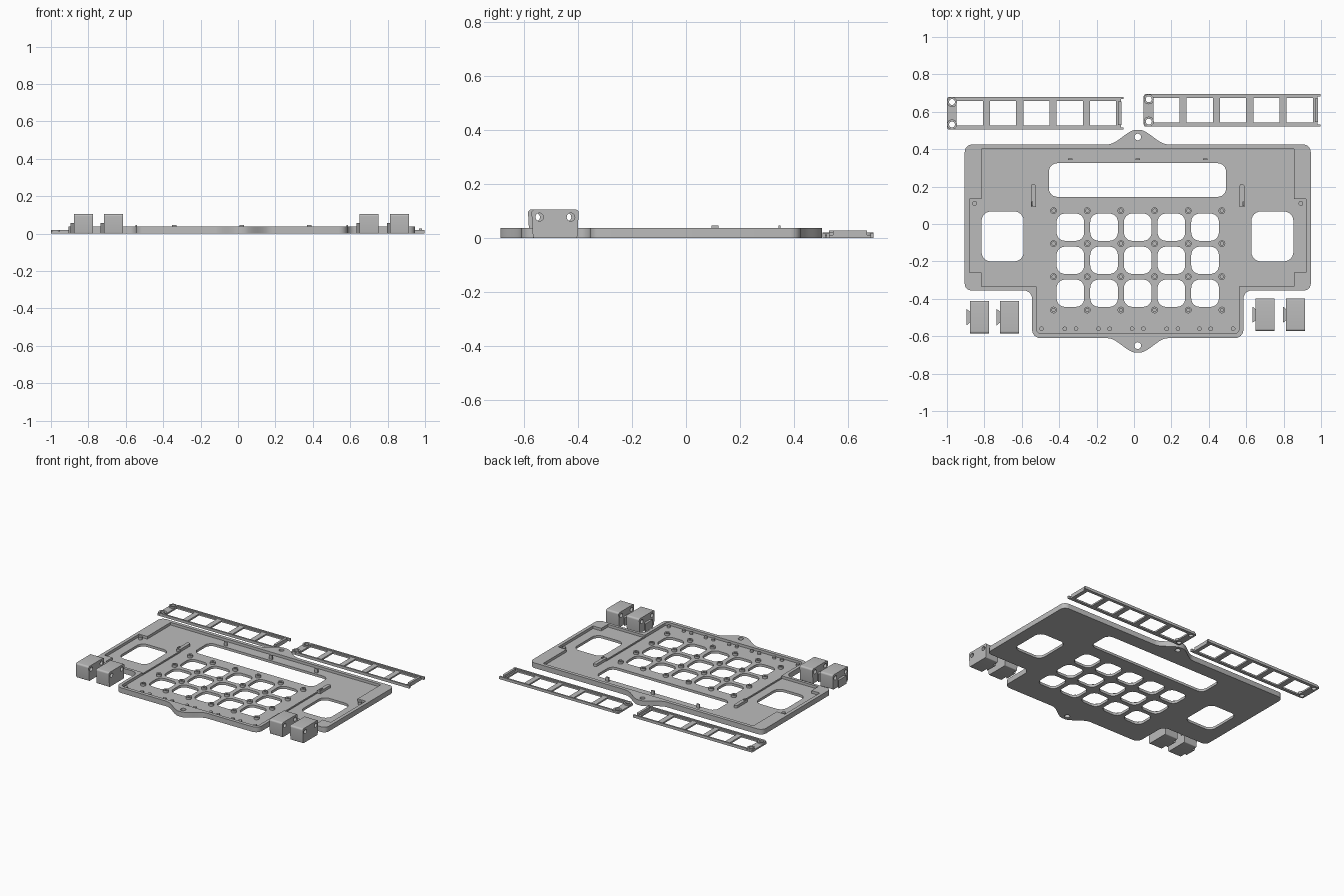
import bpy, bmesh, math
from mathutils import Vector, Matrix

if "Cube" in bpy.data.objects:
    bpy.data.objects.remove(bpy.data.objects["Cube"])

CX = 0.02   # symmetry line of the main plate
grey = bpy.data.materials.new("plain grey")
grey.diffuse_color = (0.5, 0.5, 0.5, 1)
grey.use_nodes = True
grey.node_tree.nodes["Principled BSDF"].inputs["Base Color"].default_value = grey.diffuse_color


def rounded(points, radius=0.0, steps=6):
    """Polygon with filleted corners; a third value in a point overrides the radius."""
    out, n = [], len(points)
    for i, p in enumerate(points):
        r = p[2] if len(p) > 2 else radius
        c = Vector(p[:2])
        if r <= 0:
            out.append(c)
            continue
        a = (Vector(points[i - 1][:2]) - c).normalized()
        b = (Vector(points[(i + 1) % n][:2]) - c).normalized()
        half = a.angle(b) / 2
        centre = c + (a + b).normalized() * (r / math.sin(half))
        s = c + a * (r / math.tan(half)) - centre
        e = c + b * (r / math.tan(half)) - centre
        turn = math.atan2(s.x * e.y - s.y * e.x, s.dot(e))
        for k in range(steps + 1):
            out.append(centre + Matrix.Rotation(turn * k / steps, 2) @ s)
    return out


def rect(x0, x1, y0, y1, r=0.0):
    return rounded([(x0, y0), (x1, y0), (x1, y1), (x0, y1)], r)


def circle(x, y, r, n=20):
    return [Vector((x + r * math.cos(2 * math.pi * k / n),
                    y + r * math.sin(2 * math.pi * k / n))) for k in range(n)]


def slab(name, loops, z0, z1, matrix=None):
    """Extruded flat outline; every loop after the first is a hole."""
    cu = bpy.data.curves.new(name, 'CURVE')
    cu.dimensions, cu.fill_mode, cu.extrude = '2D', 'BOTH', (z1 - z0) / 2
    for loop in loops:
        sp = cu.splines.new('POLY')
        sp.points.add(len(loop) - 1)
        sp.use_cyclic_u = True
        for q, p in zip(sp.points, loop):
            q.co = (p[0], p[1], 0, 1)
    tmp = bpy.data.objects.new(name, cu)
    bpy.context.collection.objects.link(tmp)
    bpy.context.view_layer.update()
    me = bpy.data.meshes.new_from_object(tmp.evaluated_get(bpy.context.evaluated_depsgraph_get()))
    bpy.data.objects.remove(tmp)
    bm = bmesh.new()
    bm.from_mesh(me)
    bmesh.ops.remove_doubles(bm, verts=bm.verts, dist=1e-5)
    bmesh.ops.recalc_face_normals(bm, faces=bm.faces)
    bmesh.ops.translate(bm, verts=bm.verts, vec=(0, 0, (z0 + z1) / 2))
    if matrix:
        bmesh.ops.transform(bm, matrix=matrix, verts=bm.verts)
    bm.to_mesh(me)
    bm.free()
    me.materials.clear()
    me.materials.append(grey)
    ob = bpy.data.objects.new(name, me)
    bpy.context.collection.objects.link(ob)
    ob.select_set(True)
    bpy.context.view_layer.objects.active = ob
    bpy.ops.object.shade_smooth_by_angle(angle=math.radians(30))
    ob.select_set(False)
    return ob


def mirrored(half):
    """Close a right-hand half outline across the plate's symmetry line."""
    left = [(2 * CX - p[0],) + tuple(p[1:]) for p in reversed(half)]
    return half + left


def bell(y, h):
    """Rounded mounting ear, from the tip to its right foot."""
    return [(CX + 0.165 * t / 10, y + h * 0.5 * (1 + math.cos(math.pi * t / 10)))
            for t in range(1, 11)]


FLOOR, RIM = 0.018, 0.037

# Main plate outline, pocket outline and openings
outline = rounded(mirrored(
    bell(0.425, 0.08) + [(0.945, 0.425, 0.04), (0.945, -0.355, 0.035),
                         (0.585, -0.355, 0.045), (0.585, -0.61, 0.045)]
    + bell(-0.61, -0.08)[::-1]))
pocket = rounded(mirrored(
    [(0.855, 0.40), (0.855, 0.135), (0.92, 0.135), (0.92, -0.26), (0.855, -0.26),
     (0.855, -0.335), (0.562, -0.335), (0.562, -0.585, 0.025)]))
ears = [circle(CX, 0.465, 0.018), circle(CX, -0.65, 0.018)]
keys = [rect(x - 0.074, x + 0.074, y - 0.073, y + 0.073, 0.045)
        for x in [-0.34 + 0.18 * i for i in range(5)]
        for y in (-0.017, -0.194, -0.37)]
display = rect(-0.455, 0.492, 0.145, 0.325, 0.045)
bays = [rect(-0.815, -0.59, -0.2, 0.067, 0.05), rect(0.628, 0.852, -0.2, 0.067, 0.05)]
slab("plate_floor", [outline, display] + bays + keys + ears, 0, FLOOR)
slab("plate_rim", [outline, pocket] + ears, FLOOR, RIM)

# Divider walls between the centre and the side bays
for s in (-1, 1):
    x0, x1, x2 = sorted((CX + s * 0.545, CX + s * 0.57)) + [CX + s * 0.545]
    slab("divider_bar", [rounded([(x0, 0.09), (x1, 0.09), (x1, 0.21, 0.01), (x0, 0.215, 0.01)])],
         FLOOR - 0.002, RIM)
    slab("divider_wall", [rect(x2 - 0.004, x2 + 0.004, -0.34, 0.1)], FLOOR - 0.002, 0.026)
    slab("divider_clip", [rect(CX + s * 0.565 - 0.004, CX + s * 0.565 + 0.004, 0.095, 0.12)],
         FLOOR, 0.046)
    slab("bay_peg", [circle(CX + s * 0.872, 0.11, 0.013, 16)], FLOOR - 0.002, 0.034)

# Hollow screw posts around the key openings
for i in range(6):
    for y in (0.071, -0.105, -0.282, -0.46):
        x = -0.43 + 0.18 * i
        slab("screw_post", [circle(x, y, 0.018, 16), circle(x, y, 0.009, 12)],
             FLOOR - 0.002, 0.034)

# Locating pegs along the front edge
for x in (-0.495, -0.37, -0.31, -0.19, -0.13, -0.01, 0.05, 0.175, 0.235, 0.35, 0.41, 0.53):
    slab("front_peg", [circle(x, -0.56, 0.012, 14)], FLOOR - 0.002, 0.03)

# Small clips behind the display opening
for x in (-0.34, CX, 0.38):
    slab("display_clip", [rect(x - 0.012, x + 0.012, 0.342, 0.351)], FLOOR - 0.002, 0.046)

# Two ladder-shaped strips
for ox, oy in ((-1.0, 0.505), (0.052, 0.52)):
    holes = [rect(ox + a, ox + a + 0.14, oy + 0.022, oy + 0.153)
             for a in (0.052, 0.23, 0.408, 0.586, 0.764)]
    eyes = [circle(ox + 0.027, oy + v, 0.016) for v in (0.027, 0.147)]
    slab("strip_frame", [rect(ox, ox + 0.93, oy, oy + 0.175, 0.012)] + holes + eyes, 0, 0.011)
    for v in (0.0, 0.163):
        slab("strip_lip", [rect(ox + 0.045, ox + 0.945, oy + v, oy + v + 0.012)], 0, 0.019)
    for v, e in zip((0.027, 0.147), eyes):
        slab("strip_eyelet", [circle(ox + 0.027, oy + v, 0.027), e], 0.005, 0.02)
    slab("strip_latch", [rect(ox + 0.915, ox + 0.932, oy + 0.025, oy + 0.15)], 0, 0.027)

# Four end caps: profile in y and z, pushed along x, with a dovetail tab
side_on = Matrix(((0, 0, 1, 0), (1, 0, 0, 0), (0, 1, 0, 0), (0, 0, 0, 1)))
for x, y in ((-0.878, -0.586), (-0.717, -0.586), (0.65, -0.573), (0.813, -0.573)):
    body = rounded([(y + 0.006, 0, 0.006), (y + 0.17, 0, 0.006),
                    (y + 0.176, 0.105, 0.012), (y, 0.105, 0.012)])
    slab("cap_body", [body, circle(y + 0.03, 0.077, 0.015), circle(y + 0.146, 0.077, 0.015)],
         x, x + 0.102, side_on)
    slab("cap_dovetail", [[(x + 0.002, y + 0.06), (x + 0.002, y + 0.116),
                           (x - 0.017, y + 0.132), (x - 0.017, y + 0.044)]], 0, 0.058)
